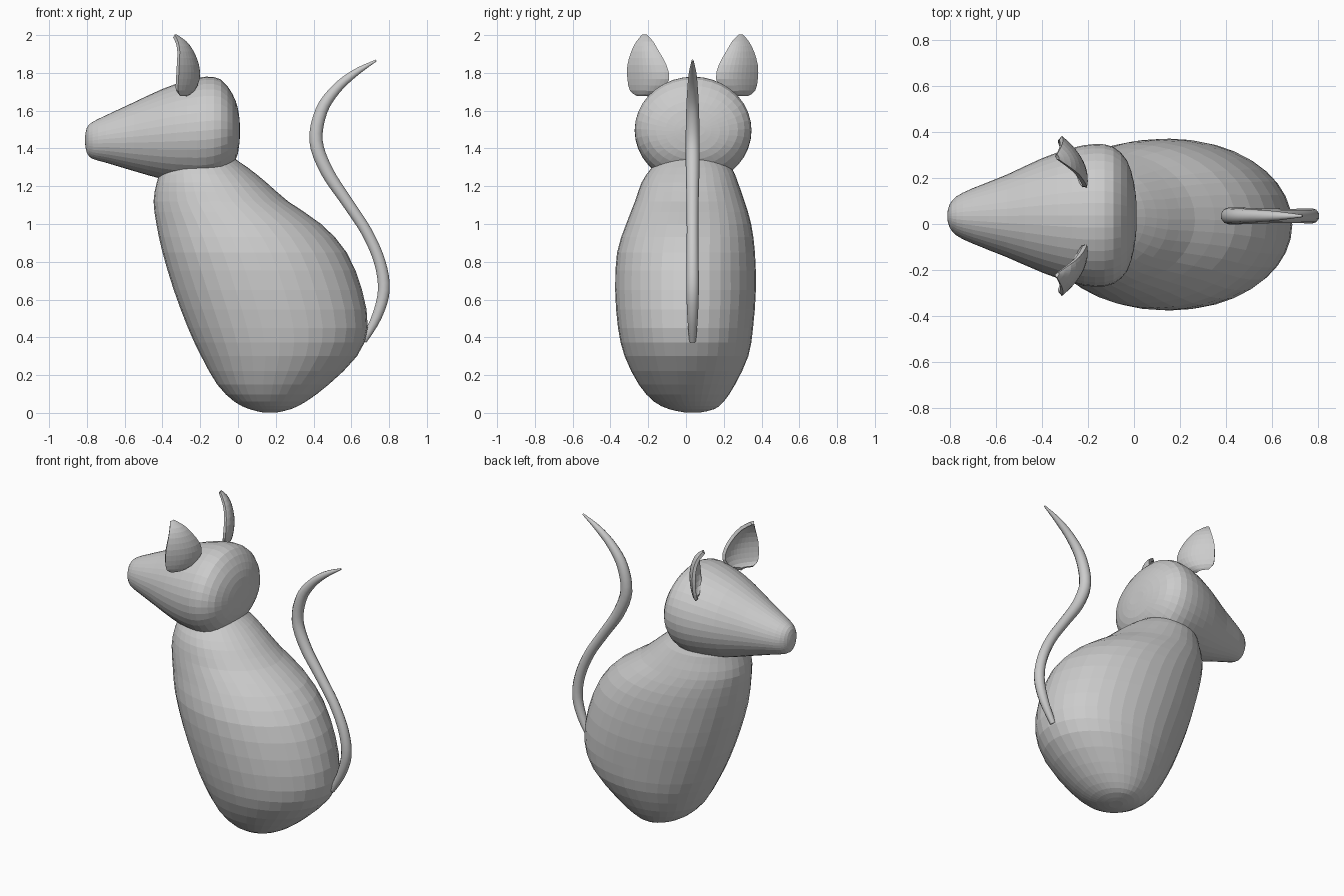
import bpy, bmesh
from math import sin, cos, pi, sqrt

if "Cube" in bpy.data.objects:
    bpy.data.objects.remove(bpy.data.objects["Cube"])

MID = 0.035  # y of the symmetry plane of head, ears and tail


def catmull(keys, steps):
    """Smoothly interpolate a list of key tuples."""
    out = []
    n = len(keys)
    for i in range(n - 1):
        a, b, c, d = keys[max(i - 1, 0)], keys[i], keys[i + 1], keys[min(i + 2, n - 1)]
        for s in range(steps):
            t = s / steps
            out.append(tuple(0.5 * (2 * q + (r - p) * t + (2 * p - 5 * q + 4 * r - w) * t * t
                                    + (3 * q - p - 3 * r + w) * t ** 3)
                             for p, q, r, w in zip(a, b, c, d)))
    return out + [keys[-1]]


def to_object(name, bm):
    bmesh.ops.recalc_face_normals(bm, faces=bm.faces)
    me = bpy.data.meshes.new(name)
    bm.to_mesh(me)
    bm.free()
    ob = bpy.data.objects.new(name, me)
    bpy.context.collection.objects.link(ob)
    return ob


def loft(name, keys, place, sides=36, steps=2):
    """Skin elliptical sections (pos, a0, a1, b0, b1)."""
    bm = bmesh.new()
    rings = []
    for p, a0, a1, b0, b1 in catmull(keys, steps):
        ring = []
        for k in range(sides):
            t = 2 * pi * k / sides
            a = (a0 + a1) / 2 + (a1 - a0) / 2 * cos(t)
            b = (b0 + b1) / 2 + (b1 - b0) / 2 * sin(t)
            ring.append(bm.verts.new(place(p, a, b)))
        rings.append(ring)
    for r, s in zip(rings, rings[1:]):
        for k in range(sides):
            j = (k + 1) % sides
            bm.faces.new((r[k], r[j], s[j], s[k]))
    bm.faces.new(rings[0])
    bm.faces.new(rings[-1])
    return to_object(name, bm)


# Body: horizontal sections (z, x range, y range)
loft("body", [
    (0.003, .13, .21, -.01, .08), (.02, .06, .28, -.09, .15), (.06, -.02, .36, -.17, .20),
    (.15, -.11, .48, -.25, .26), (.30, -.195, .63, -.325, .33), (.45, -.265, .687, -.36, .355),
    (.65, -.34, .657, -.375, .37), (.85, -.40, .575, -.365, .365), (1.0, -.432, .44, -.317, .345),
    (1.12, -.447, .265, -.27, .31), (1.22, -.43, .15, -.235, .275), (1.30, -.40, .05, -.18, .24),
    (1.38, -.33, -.07, -.10, .16)], lambda p, a, b: (a, b, p))

# Head: upright sections along x (x, y range, z range)
loft("head", [
    (-.81, .02, .05, 1.43, 1.46), (-.80, -.015, .085, 1.375, 1.51), (-.77, -.05, .12, 1.345, 1.54),
    (-.70, -.085, .155, 1.325, 1.575), (-.55, -.145, .215, 1.28, 1.645),
    (-.40, -.21, .285, 1.238, 1.715), (-.27, -.255, .33, 1.215, 1.76),
    (-.17, -.272, .347, 1.21, 1.78), (-.09, -.26, .335, 1.24, 1.765),
    (-.03, -.205, .275, 1.31, 1.69), (0, -.11, .18, 1.375, 1.61), (.01, -.03, .10, 1.46, 1.53)],
    lambda p, a, b: (p, a, b))


# Ears: cupped leaf shells; keys are (z, inner offset, outer offset, x)
def ear(name, side):
    keys = [(1.685, .225, .29, -.285), (1.71, .16, .325, -.272), (1.77, .125, .338, -.258),
            (1.84, .14, .338, -.258), (1.91, .18, .318, -.27), (1.96, .21, .292, -.292),
            (1.995, .245, .262, -.325)]
    n = 10
    bm = bmesh.new()
    rows = []
    for z, i, o, x in catmull(keys, 2):
        w = (o - i) / 2
        row = []
        for k in range(n + 1):
            u = 1 - 2 * k / n
            y = (i + o) / 2 - w * u
            row.append(bm.verts.new((x + .5 * w * u + .035 * (w / .1) * (1 - u * u) - .01,
                                     MID + side * y, z)))
        rows.append(row)
    for r, s in zip(rows, rows[1:]):
        for k in range(n):
            bm.faces.new((r[k], r[k + 1], s[k + 1], s[k]))
    ob = to_object(name, bm)
    m = ob.modifiers.new("thickness", 'SOLIDIFY')
    m.thickness = .02
    m.offset = 0


ear("left_ear", 1)
ear("right_ear", -1)

# Tail: tapered S-curve tube (x, z, radius)
path = [(.665, .38, .018), (.735, .51, .028), (.772, .65, .033), (.75, .80, .032),
        (.68, .96, .031), (.575, 1.12, .032), (.47, 1.28, .036), (.413, 1.44, .037),
        (.442, 1.60, .034), (.52, 1.715, .028), (.62, 1.80, .02), (.732, 1.866, .005)]
cu = bpy.data.curves.new("tail", 'CURVE')
cu.dimensions = '3D'
cu.bevel_depth = 1
cu.bevel_resolution = 3
cu.use_fill_caps = True
pts = catmull(path, 4)
sp = cu.splines.new('POLY')
sp.points.add(len(pts) - 1)
for q, (x, z, r) in zip(sp.points, pts):
    q.co = (x, MID, z, 1)
    q.radius = r
bpy.context.collection.objects.link(bpy.data.objects.new("tail", cu))
